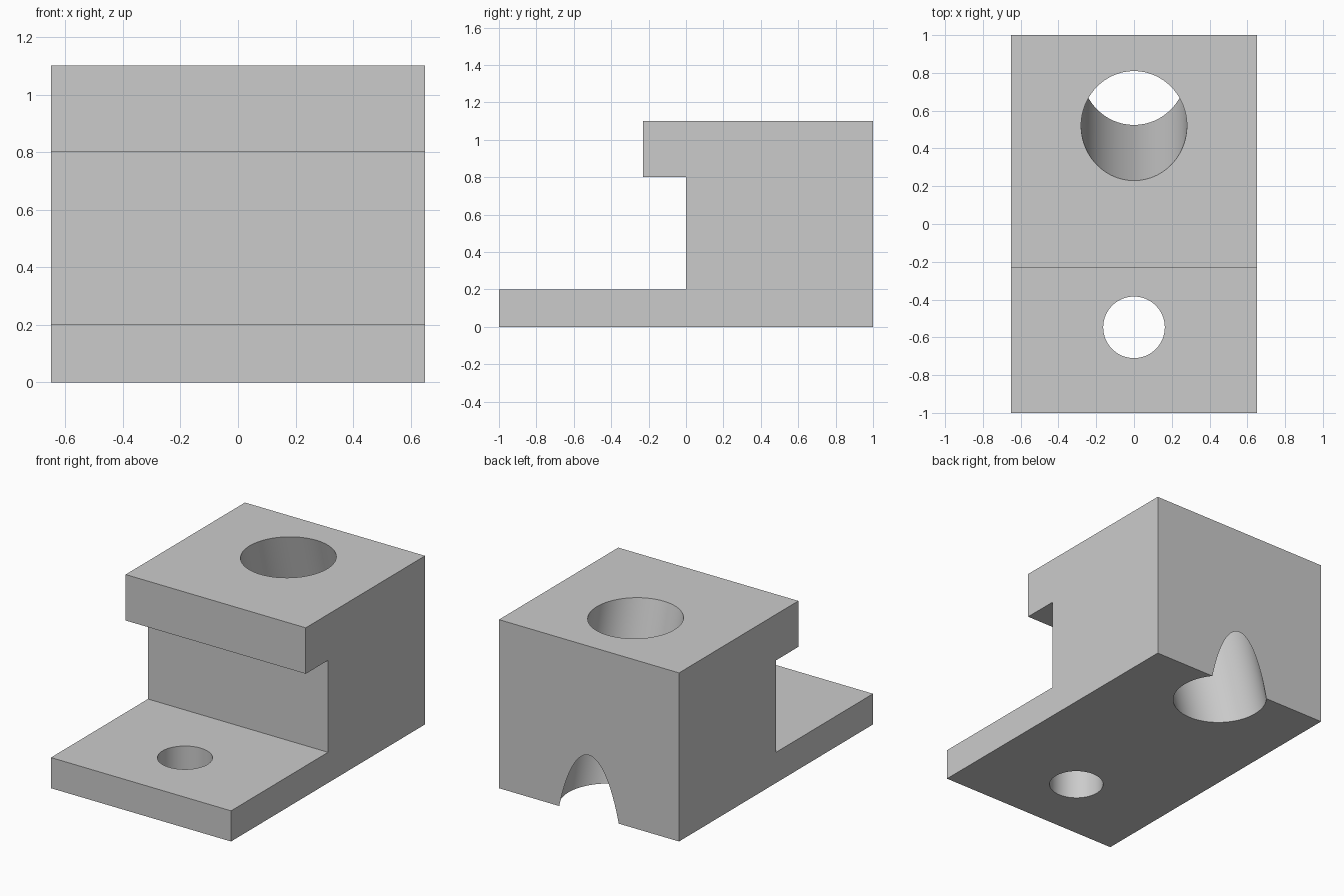
import bpy, bmesh
from math import radians

if "Cube" in bpy.data.objects:
    bpy.data.objects.remove(bpy.data.objects["Cube"], do_unlink=True)

HALF_WIDTH = 0.65
# Side profile as (y, z): foot, upright and overhanging lip
PROFILE = [(-1, 0), (1, 0), (1, 1.1), (-0.23, 1.1),
           (-0.23, 0.8), (0, 0.8), (0, 0.2), (-1, 0.2)]

# Plain grey material
grey = bpy.data.materials.new("light grey")
grey.use_nodes = True
colour = (0.6, 0.6, 0.6, 1)
grey.diffuse_color = colour
grey.node_tree.nodes["Principled BSDF"].inputs["Base Color"].default_value = colour

# Bracket body, extruded across its width
bm = bmesh.new()
side = bm.faces.new([bm.verts.new((-HALF_WIDTH, y, z)) for y, z in PROFILE])
extruded = bmesh.ops.extrude_face_region(bm, geom=[side])
moved = [v for v in extruded["geom"] if isinstance(v, bmesh.types.BMVert)]
bmesh.ops.translate(bm, verts=moved, vec=(2 * HALF_WIDTH, 0, 0))
bmesh.ops.recalc_face_normals(bm, faces=bm.faces)
mesh = bpy.data.meshes.new("bracket_body")
bm.to_mesh(mesh)
bm.free()
mesh.materials.append(grey)
body = bpy.data.objects.new("bracket_body", mesh)
bpy.context.collection.objects.link(body)


def drill(name, radius, depth, location, tilt=0):
    """Cut a round hole through the body."""
    bpy.ops.mesh.primitive_cylinder_add(vertices=96, radius=radius, depth=depth,
                                        location=location, rotation=(tilt, 0, 0))
    cutter = bpy.context.object
    cutter.name = name
    cutter.hide_render = True
    cutter.data.materials.append(grey)
    cut = body.modifiers.new(name, "BOOLEAN")
    cut.operation = "DIFFERENCE"
    cut.solver = "EXACT"
    cut.object = cutter
    bpy.context.view_layer.objects.active = body
    bpy.ops.object.modifier_apply(modifier=name)
    bpy.data.objects.remove(cutter, do_unlink=True)


# Upright hole in the foot, and slanted bore that breaks out of the back
drill("foot_hole", 0.163, 0.6, (0, -0.547, 0.1))
drill("slanted_bore", 0.28, 1.8, (0, 0.667, 0.55), radians(15))

# Smooth bores, sharp outer edges
bpy.ops.object.select_all(action="DESELECT")
body.select_set(True)
bpy.context.view_layer.objects.active = body
bpy.ops.object.shade_smooth_by_angle(angle=radians(25))
